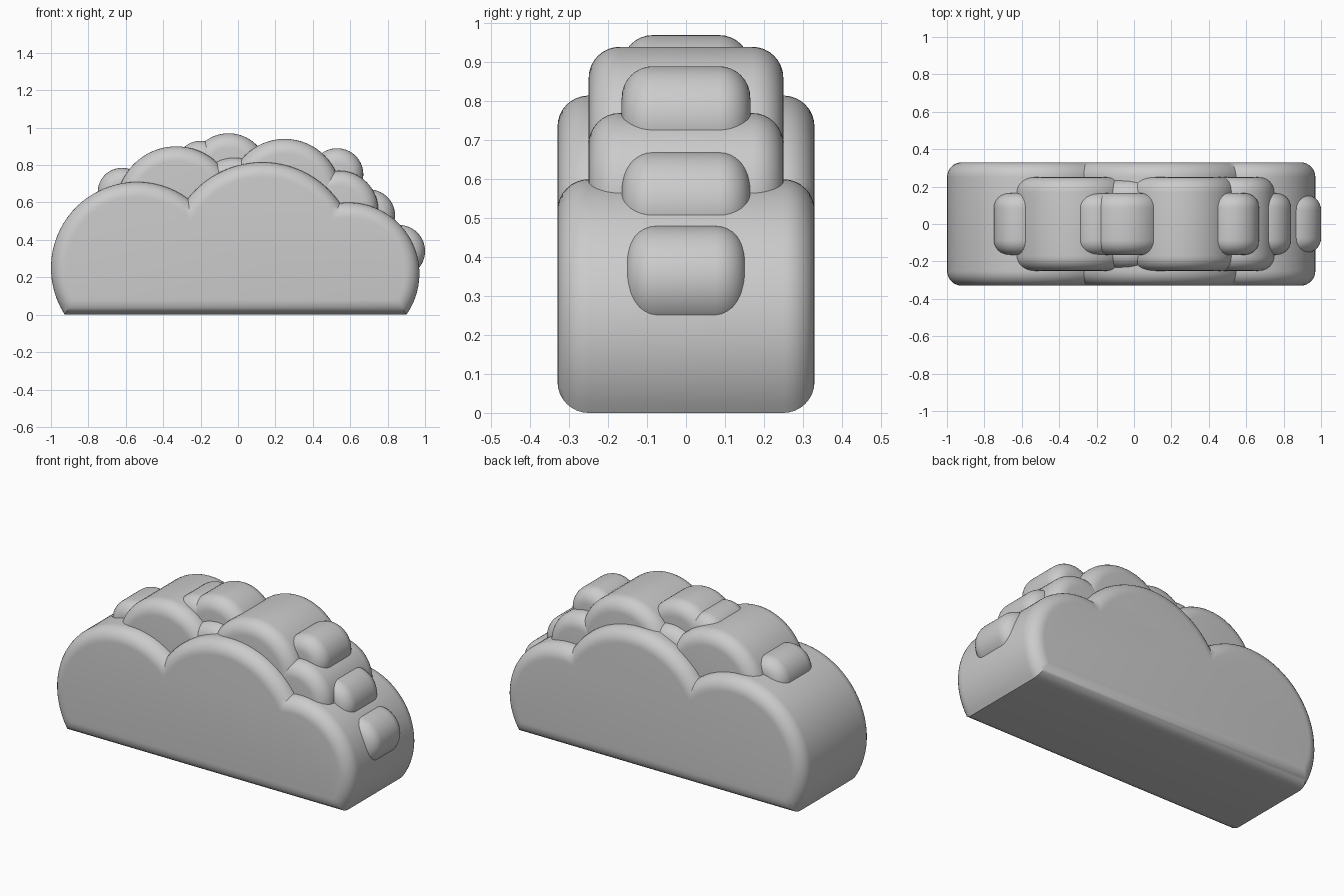
import bpy, bmesh, math

cube = bpy.data.objects.get("Cube")
if cube:
    bpy.data.objects.remove(cube, do_unlink=True)

grey = bpy.data.materials.new("cloud_grey")
grey.use_nodes = True
grey.diffuse_color = (0.6, 0.6, 0.6, 1)
grey.node_tree.nodes["Principled BSDF"].inputs["Base Color"].default_value = (0.6, 0.6, 0.6, 1)

ROUND = 0.08   # radius of the rounded rims
STEPS = 8      # segments in each rounded rim


def arc(cx, cz, r, a0, a1, n):
    """Points on a circle from angle a0 to a1, both ends included."""
    return [(cx + r * math.cos(a0 + (a1 - a0) * i / n),
             cz + r * math.sin(a0 + (a1 - a0) * i / n)) for i in range(n + 1)]


def crossing(a, b):
    """Upper crossing point of two circles."""
    (ax, az, ar), (bx, bz, br) = a, b
    d = math.hypot(bx - ax, bz - az)
    along = (ar * ar - br * br + d * d) / (2 * d)
    h = math.sqrt(ar * ar - along * along)
    ux, uz = (bx - ax) / d, (bz - az) / d
    return ax + along * ux - h * uz, az + along * uz + h * ux


def loft(name, outline, half_depth):
    """Sweep an outline along y, insetting it at both rims for round edges."""
    bm = bmesh.new()
    rings = []
    quarter = [math.pi / 2 * i / STEPS for i in range(STEPS + 1)]
    front = [(ROUND * (1 - math.sin(t)), -half_depth + ROUND * (1 - math.cos(t))) for t in quarter]
    for inset, y in front + [(d, -y) for d, y in reversed(front)]:
        rings.append([bm.verts.new((x, y, z)) for x, z in outline(inset)])
    for a, b in zip(rings, rings[1:]):
        for i in range(len(a)):
            j = (i + 1) % len(a)
            bm.faces.new((a[i], a[j], b[j], b[i]))
    bm.faces.new(rings[0])
    bm.faces.new(rings[-1])
    bmesh.ops.recalc_face_normals(bm, faces=bm.faces)
    mesh = bpy.data.meshes.new(name)
    bm.to_mesh(mesh)
    bm.free()
    mesh.materials.append(grey)
    obj = bpy.data.objects.new(name, mesh)
    bpy.context.collection.objects.link(obj)
    bpy.ops.object.select_all(action="DESELECT")
    obj.select_set(True)
    bpy.context.view_layer.objects.active = obj
    bpy.ops.object.shade_smooth_by_angle(angle=math.radians(35))


# Main body: three lobes joined at valleys, with a flat base
LOBES = [(-0.54, 0.25, 0.46), (0.13, 0.31, 0.505), (0.59, 0.22, 0.38)]


def body_outline(inset):
    lobes = [(x, z, r - inset) for x, z, r in LOBES]
    first, last = lobes[0], lobes[-1]
    drop = [math.sqrt(r * r - (z - inset) ** 2) for x, z, r in (first, last)]
    ends = [(first[0] - drop[0], inset), *map(crossing, lobes, lobes[1:]),
            (last[0] + drop[1], inset)]
    points = []
    for (x, z, r), p, q in zip(lobes, ends, ends[1:]):
        a0 = math.atan2(p[1] - z, p[0] - x)
        a1 = math.atan2(q[1] - z, q[0] - x)
        if a0 < a1:
            a0 += 2 * math.pi
        piece = arc(x, z, r, a0, a1, 32)
        points += piece if not points else piece[1:]
    return points


loft("cloud_body", body_outline, 0.33)

# Rounded puffs: name, centre x, centre z, radius, half depth
PUFFS = [
    ("large_puff_right", -0.33, 0.58, 0.32, 0.25),
    ("large_puff_left", 0.25, 0.64, 0.30, 0.25),
    ("middle_puff", -0.02, 0.63, 0.21, 0.235),
    ("lower_puff_left", 0.54, 0.56, 0.21, 0.25),
    ("small_puff_right", -0.62, 0.655, 0.13, 0.165),
    ("small_puff_upper", -0.20, 0.80, 0.13, 0.165),
    ("small_puff_top", -0.05, 0.76, 0.21, 0.165),
    ("small_puff_left_upper", 0.53, 0.75, 0.14, 0.165),
    ("small_puff_left_middle", 0.70, 0.53, 0.14, 0.165),
    ("small_puff_left_lower", 0.86, 0.34, 0.14, 0.155),
]
for name, x, z, r, depth in PUFFS:
    loft(name, lambda inset: arc(x, z, r - inset, 0, 2 * math.pi, 64)[:-1], depth)
